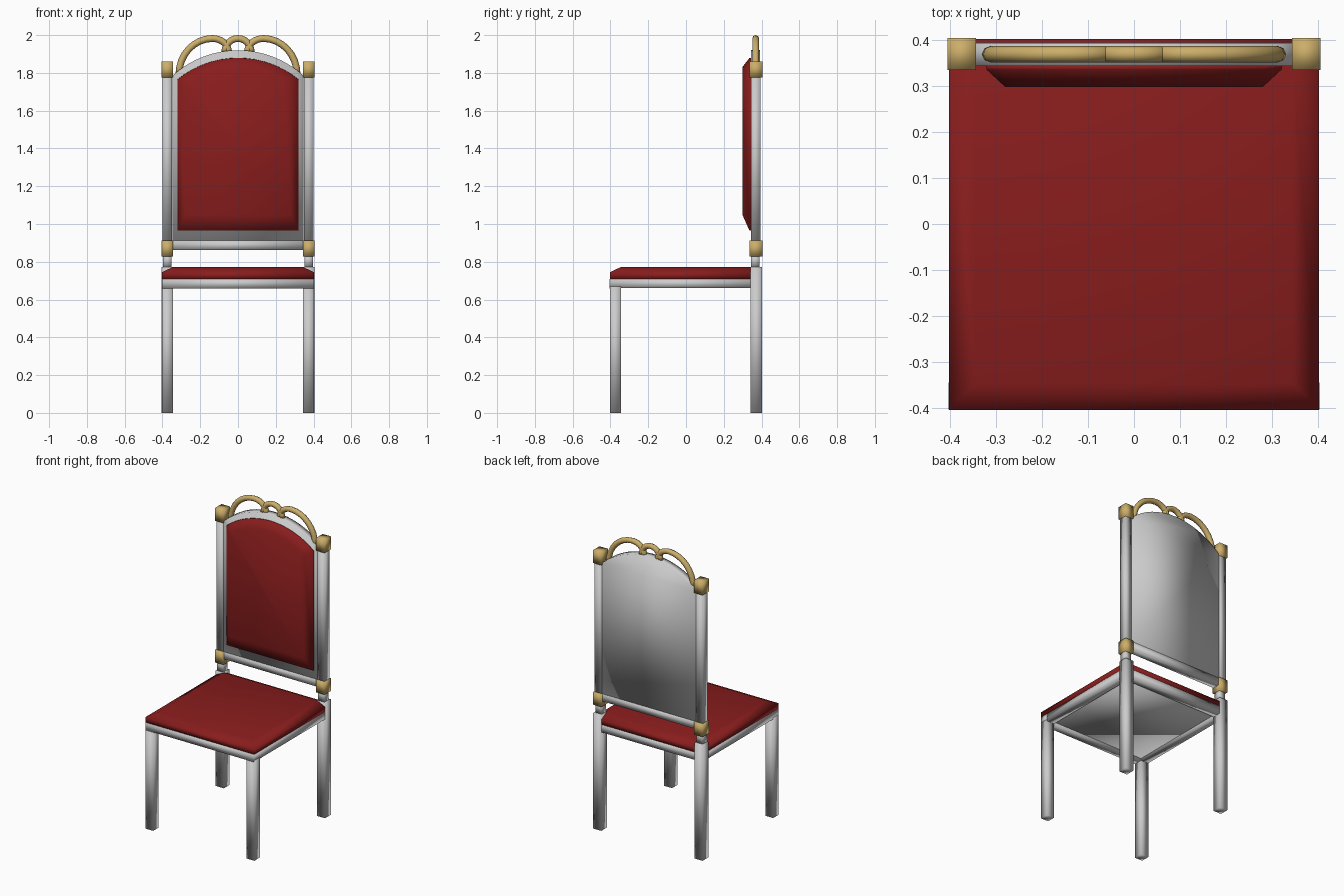
import bpy, bmesh, math

if "Cube" in bpy.data.objects:
    bpy.data.objects.remove(bpy.data.objects["Cube"])

def material(name, rgb):
    m = bpy.data.materials.new(name)
    m.diffuse_color = (*rgb, 1)
    m.use_nodes = True
    m.node_tree.nodes["Principled BSDF"].inputs["Base Color"].default_value = m.diffuse_color
    return m

RED = material("red_upholstery", (0.25, 0.012, 0.012))
GOLD = material("gold_trim", (0.60, 0.42, 0.14))

def loft(name, loops, mat=None):
    """Skin closed loops of equal length and cap both ends."""
    bm = bmesh.new()
    rings = [[bm.verts.new(p) for p in loop] for loop in loops]
    n = len(rings[0])
    for a, b in zip(rings, rings[1:]):
        for i in range(n):
            j = (i + 1) % n
            bm.faces.new((a[i], a[j], b[j], b[i]))
    bm.faces.new(rings[0])
    bm.faces.new(rings[-1])
    bmesh.ops.recalc_face_normals(bm, faces=bm.faces)
    me = bpy.data.meshes.new(name)
    bm.to_mesh(me)
    bm.free()
    for p in me.polygons:
        p.use_smooth = True
    ob = bpy.data.objects.new(name, me)
    bpy.context.collection.objects.link(ob)
    if mat:
        me.materials.append(mat)
    return ob

def rect(x0, x1, y0, y1, z):
    return [(x0, y0, z), (x1, y0, z), (x1, y1, z), (x0, y1, z)]

def box(name, x0, x1, y0, y1, z0, z1, mat=None):
    return loft(name, [rect(x0, x1, y0, y1, z0), rect(x0, x1, y0, y1, z1)], mat)

# Legs, posts and gold caps on both sides
for s, side in ((-1, "left"), (1, "right")):
    def post(name, w, y0, y1, z0, z1, mat=None):
        c = 0.374 * s
        box(f"{name}_{side}", c - w / 2, c + w / 2, y0, y1, z0, z1, mat)
    post("front_leg", 0.058, -0.403, -0.345, 0, 0.67)
    post("back_leg", 0.060, 0.342, 0.403, 0, 0.772)
    post("post_neck", 0.045, 0.345, 0.39, 0.77, 0.84)
    post("back_post", 0.050, 0.343, 0.394, 0.90, 1.79)
    post("lower_cap", 0.062, 0.335, 0.404, 0.828, 0.912, GOLD)
    post("upper_cap", 0.062, 0.335, 0.404, 1.775, 1.86, GOLD)
    x = sorted((0.345 * s, 0.402 * s))
    box(f"side_rail_{side}", *x, -0.402, 0.40, 0.66, 0.71)

# Seat
box("front_rail", -0.402, 0.402, -0.404, -0.345, 0.659, 0.71)
box("back_rail", -0.402, 0.402, 0.345, 0.402, 0.659, 0.71)
box("seat_base", -0.35, 0.35, -0.35, 0.35, 0.672, 0.709)
loft("seat_cushion", [rect(-0.402, 0.402, -0.403, 0.401, 0.708),
                      rect(-0.402, 0.402, -0.403, 0.401, 0.745),
                      rect(-0.345, 0.345, -0.345, 0.345, 0.772)], RED)

# Arched back
def arch(w, z0, zs, zt, y, n=16):
    """Outline with a flat bottom and a circular arc top."""
    h = zt - zs
    r = (w * w + h * h) / (2 * h)
    a = math.asin(w / r)
    pts = [(-w, y, z0), (w, y, z0)]
    for i in range(n + 1):
        t = a - 2 * a * i / n
        pts.append((r * math.sin(t), y, zt - r + r * math.cos(t)))
    return pts

box("back_lower_rail", -0.347, 0.347, 0.343, 0.394, 0.863, 0.912)
loft("back_panel", [arch(0.347, 0.91, 1.785, 1.92, y) for y in (0.343, 0.392)])
loft("back_cushion", [arch(0.322, 0.965, 1.765, 1.88, 0.345),
                      arch(0.320, 0.967, 1.763, 1.878, 0.335),
                      arch(0.280, 1.05, 1.73, 1.83, 0.298)], RED)

# Gold scrollwork crest
def tube(name, path, r=0.018, sides=8):
    loops = []
    for i, (x, z) in enumerate(path):
        a, b = path[max(i - 1, 0)], path[min(i + 1, len(path) - 1)]
        d = math.hypot(b[0] - a[0], b[1] - a[1])
        nx, nz = -(b[1] - a[1]) / d, (b[0] - a[0]) / d
        loops.append([(x + nx * r * math.cos(t), 0.369 + r * math.sin(t), z + nz * r * math.cos(t))
                      for t in (2 * math.pi * k / sides for k in range(sides))])
    loft(name, loops, GOLD)

def big_arc(s):
    pts = []
    for i in range(17):
        t = math.pi * (1 - i / 16)
        c = math.cos(t)
        rx, rz, zb = (0.178, 0.192, 1.79)
        if c > 0:
            rx, rz, zb = (0.085, 0.072, 1.91)
        pts.append((s * (-0.135 + rx * c), zb + rz * math.sin(t)))
    return pts

tube("crest_scroll_left", big_arc(-1))
tube("crest_scroll_right", big_arc(1))
tube("crest_centre_arch", [(0.07 * math.cos(math.pi * i / 12), 1.91 + 0.072 * math.sin(math.pi * i / 12))
                           for i in range(13)])
